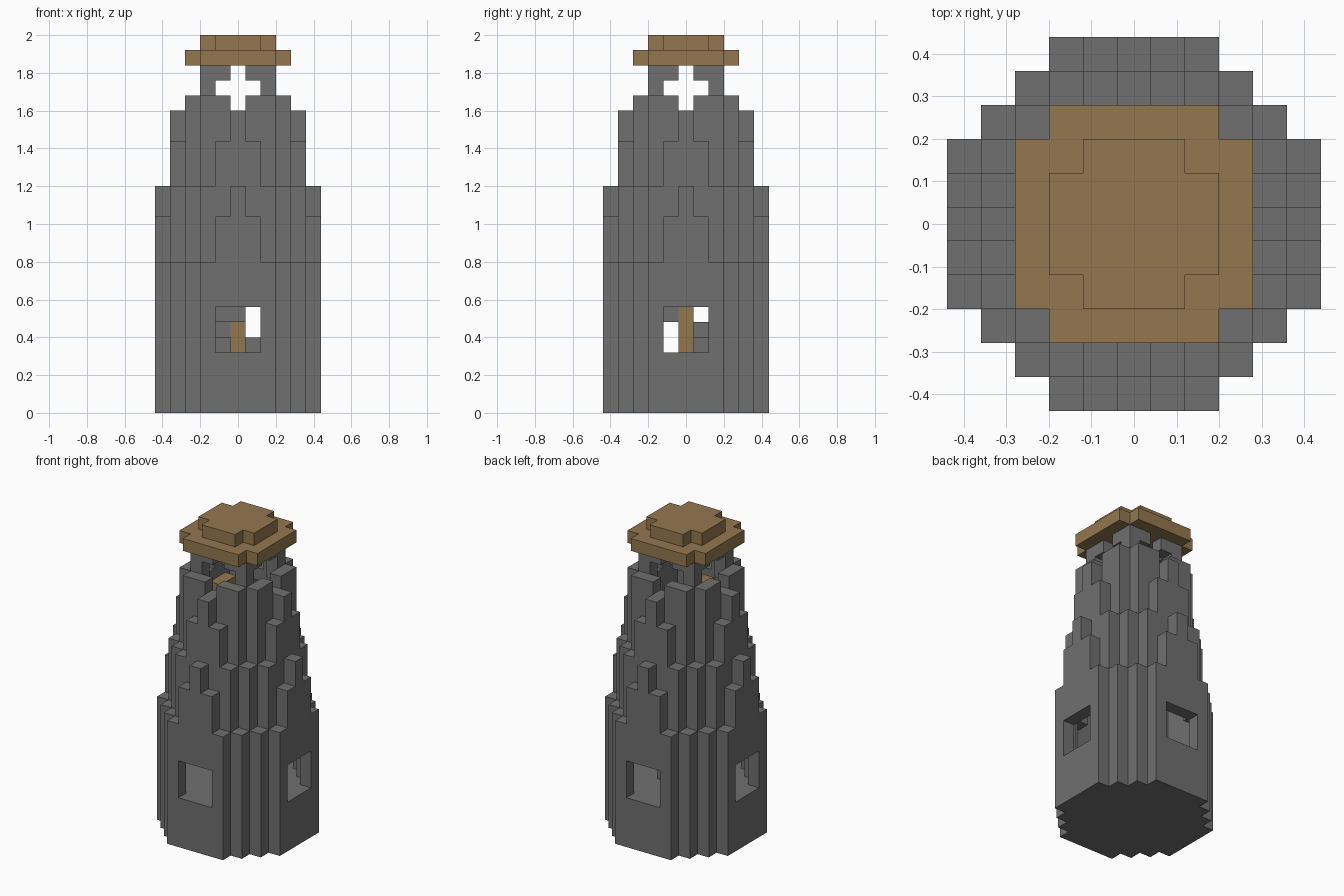
import bpy, bmesh
from mathutils import Vector

if "Cube" in bpy.data.objects:
    bpy.data.objects.remove(bpy.data.objects["Cube"], do_unlink=True)

U = 0.08  # block size
AXES = [Vector(a) for a in ((1, 0, 0), (0, 1, 0), (0, 0, 1))]


def material(name, rgb):
    m = bpy.data.materials.new(name)
    m.use_nodes = True
    m.diffuse_color = (*rgb, 1)
    m.node_tree.nodes["Principled BSDF"].inputs["Base Color"].default_value = (*rgb, 1)
    return m


STONE = material("grey stone", (0.162, 0.162, 0.162))
WOOD = material("brown wood", (0.296, 0.186, 0.08))


def disc(r, cut):
    """Block disc of radius r with its corners stepped off."""
    span = range(-r, r + 1)
    return {(i, j) for i in span for j in span if abs(i) + abs(j) <= cut}


def fill(area, low, high):
    return {(i, j, k) for i, j in area for k in range(low, high)}


def build(name, cells, mat):
    """Outer skin of a set of blocks."""
    bm = bmesh.new()
    for c in cells:
        centre = Vector((c[0], c[1], c[2] + 0.5))
        for n in range(3):
            u, v = AXES[(n + 1) % 3], AXES[(n + 2) % 3]
            for s in (1, -1):
                d = AXES[n] * s
                if tuple(int(c[a] + d[a]) for a in range(3)) in cells:
                    continue
                corners = [(1, 1), (-1, 1), (-1, -1), (1, -1)][::s]
                bm.faces.new([bm.verts.new((centre + (d + u * p + v * q) / 2) * U)
                              for p, q in corners])
    bmesh.ops.remove_doubles(bm, verts=bm.verts, dist=U / 100)
    mesh = bpy.data.meshes.new(name)
    bm.to_mesh(mesh)
    bm.free()
    mesh.materials.append(mat)
    bpy.context.collection.objects.link(bpy.data.objects.new(name, mesh))


def ring_wall(area, spans):
    """Wall whose start and end heights depend on distance from the face centre."""
    cells = set()
    for i, j in area:
        low, high = spans[min(abs(i), abs(j), 2)]
        cells |= fill({(i, j)}, low, high)
    return cells


# Stepped discs, outermost first
d5, d4, d3, d2 = disc(5, 7), disc(4, 6), disc(3, 5), disc(2, 4)
inner = disc(1, 2)

# Solid base
build("base", fill(d5, 0, 4), STONE)

# Lower wall with a square window in each side
lower = ring_wall(d5 - d4, [(4, 15), (4, 13), (4, 10)])
windows = {c for c in lower if min(abs(c[0]), abs(c[1])) <= 1 and 4 <= c[2] <= 6}
build("lower_wall", lower - windows, STONE)

# Tapering upper walls
build("middle_wall", ring_wall(d4 - d3, [(14, 20), (12, 18), (9, 15)]), STONE)
build("upper_wall", ring_wall(d3 - d2, [(19, 20), (17, 21), (14, 21)]), STONE)

# Open lantern: corner posts and lintels
build("lantern", ring_wall({c for c in d2 - inner if 0 not in c},
                           [(22, 23), (22, 23), (20, 23)]), STONE)

# Spiral stair around a central post
turns = [[(1, 1), (0, 1)], [(-1, 1), (-1, 0)], [(-1, -1), (0, -1)], [(1, -1), (1, 0)]]
stair = {(i, j, k) for k in range(4, 19) for i, j in turns[k % 4]}
build("spiral_stair", stair | {(-1, 1, 4)}, STONE)
build("stair_post", fill({(0, 0)}, 4, 19), WOOD)
build("top_landing", fill({(-1, 0), (-1, -1)}, 19, 20), WOOD)

# Two-tier roof
build("roof", fill(d3, 23, 24) | fill(disc(2, 3), 24, 25), WOOD)
